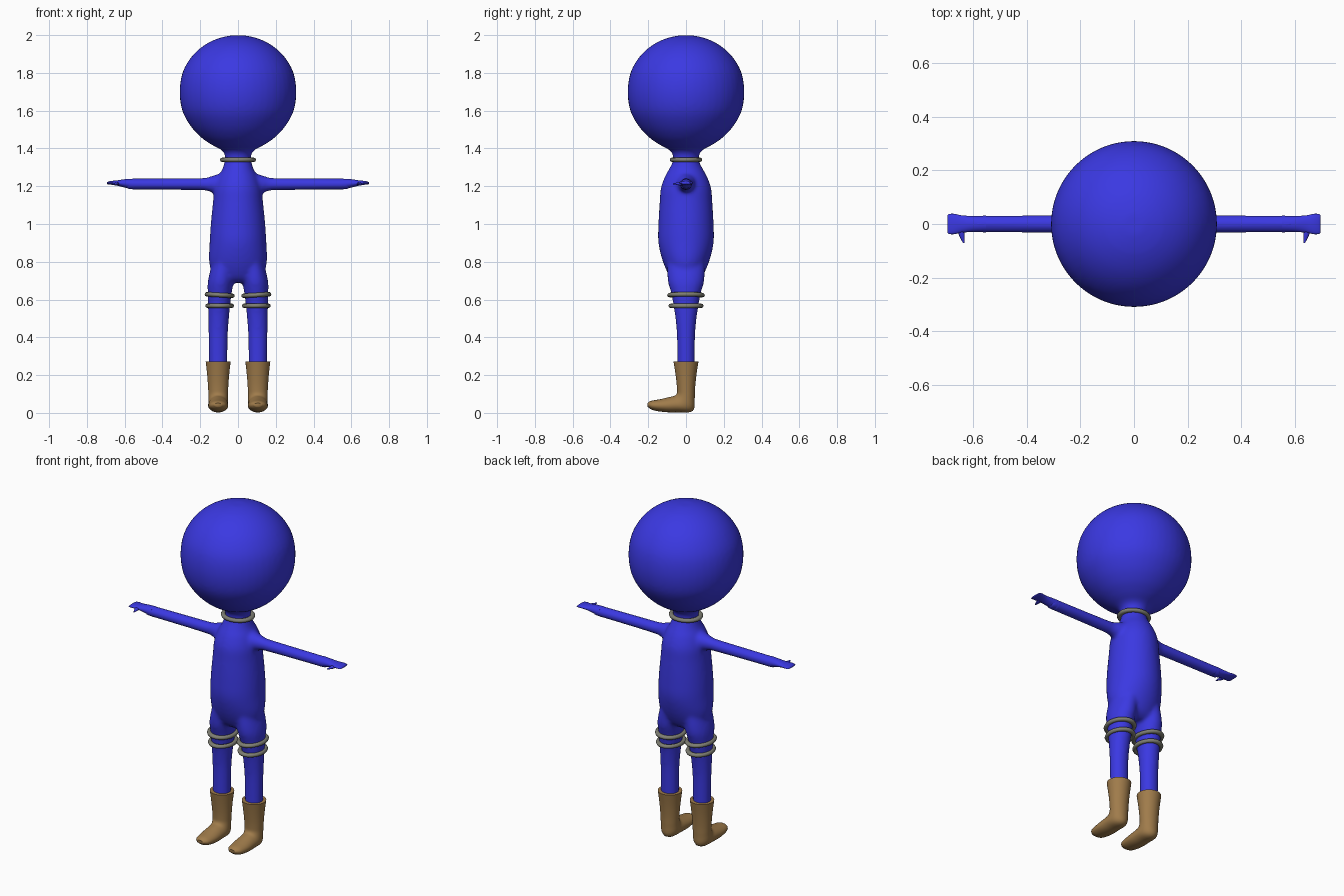
import bpy
import bmesh
import math
from mathutils import Vector

default_cube = bpy.data.objects.get("Cube")
if default_cube:
    bpy.data.objects.remove(default_cube, do_unlink=True)


def make_material(name, color):
    material = bpy.data.materials.new(name)
    material.use_nodes = True
    material.diffuse_color = (*color, 1)
    shader = material.node_tree.nodes["Principled BSDF"]
    shader.inputs["Base Color"].default_value = (*color, 1)
    return material


skin_blue = make_material("skin blue", (.043, .04, .76))
boot_brown = make_material("boot brown", (.35, .2, .07))
band_grey = make_material("band grey", (.21, .21, .17))


def smooth_rows(rows, steps):
    """Catmull-Rom interpolation of a short table of section values."""
    rows = [Vector(row) for row in rows]
    result = []
    for i in range(len(rows) - 1):
        before, a, b = rows[max(i - 1, 0)], rows[i], rows[i + 1]
        after = rows[min(i + 2, len(rows) - 1)]
        for k in range(steps):
            t = k / steps
            bend = (2 * before - 5 * a + 4 * b - after) * t * t
            twist = (3 * a - before - 3 * b + after) * t ** 3
            result.append(a + ((b - before) * t + bend + twist) / 2)
    return result + [rows[-1]]


def loft(bm, rows, section, steps=4, sides=32):
    """Skin elliptical sections; section(row) gives centre and two half axes."""
    rings = []
    for row in smooth_rows(rows, steps):
        centre, u, v = (Vector(part) for part in section(row))
        angles = [math.tau * k / sides for k in range(sides)]
        rings.append([bm.verts.new(centre + u * math.cos(a) + v * math.sin(a))
                      for a in angles])
    faces = [bm.faces.new(rings[0]), bm.faces.new(rings[-1])]
    for low, high in zip(rings, rings[1:]):
        for k in range(sides):
            n = (k + 1) % sides
            faces.append(bm.faces.new((low[k], low[n], high[n], high[k])))
    bmesh.ops.recalc_face_normals(bm, faces=faces)


def finish(bm, name, material):
    mesh = bpy.data.meshes.new(name)
    bm.to_mesh(mesh)
    bm.free()
    obj = bpy.data.objects.new(name, mesh)
    bpy.context.collection.objects.link(obj)
    mesh.materials.append(material)
    shade(obj)
    return obj


def shade(obj):
    bpy.ops.object.select_all(action="DESELECT")
    obj.select_set(True)
    bpy.context.view_layer.objects.active = obj
    bpy.ops.object.shade_smooth_by_angle(angle=math.radians(50))


# Section tables: torso and head are (z, half width, half depth)
TORSO = [(.69, .1, .05), (.72, .13, .085), (.8, .153, .122), (.9, .15, .146),
         (1, .144, .146), (1.12, .132, .139), (1.19, .125, .133),
         (1.25, .105, .112), (1.29, .083, .09), (1.33, .071, .07)]
HEAD = [(1.36, .069), (1.39, .085), (1.42, .14), (1.46, .197), (1.52, .252),
        (1.6, .295), (1.7, .309), (1.8, .294), (1.88, .25), (1.94, .188),
        (1.98, .113), (1.998, .04)]
# Leg: (z, centre x, half width, half depth)
LEG = [(.2, .105, .048, .046), (.4, .105, .051, .048), (.5, .103, .055, .056),
       (.57, .1, .059, .067), (.63, .097, .063, .077), (.7, .091, .068, .097),
       (.8, .075, .06, .1)]
# Arm: (x, half depth, half height)
ARM = [(.04, .07, .07), (.11, .052, .052), (.16, .036, .037),
       (.22, .033, .032), (.59, .032, .029)]
# Hand: (x, z, half depth, half height)
HAND = [(.55, 1.211, .031, .029), (.6, 1.215, .03, .022),
        (.64, 1.217, .032, .014), (.67, 1.218, .038, .01),
        (.688, 1.217, .037, .007), (.694, 1.216, .033, .004)]
# Thumb: (x, y, radius)
THUMB = [(.645, -.015, .014), (.641, -.04, .011), (.634, -.07, .003)]
# Boot: (y, z, tilt in degrees, half width, half length)
BOOT = [(0, .272, 0, .066, .066), (0, .2, 0, .058, .055),
        (0, .13, -4, .053, .048), (-.002, .085, -17, .051, .05),
        (-.017, .049, -37, .052, .065), (-.07, .042, -52, .053, .049),
        (-.125, .038, -66, .052, .037), (-.18, .039, -78, .042, .025),
        (-.204, .042, -85, .02, .01)]


def boot_section(side):
    def section(row):
        y, z, tilt, width, length = row
        angle = math.radians(tilt)
        lean = (0, length * math.cos(angle), length * math.sin(angle))
        return (side * .105, y, z), (width, 0, 0), lean
    return section


# Body: torso, head, legs and arms fused into one soft skin
body = bmesh.new()
loft(body, TORSO + [(z, r, r) for z, r in HEAD],
     lambda r: ((0, 0, r[0]), (r[1], 0, 0), (0, r[2], 0)), sides=48)
for side in (-1, 1):
    loft(body, LEG,
         lambda r: ((side * r[1], 0, r[0]), (r[2], 0, 0), (0, r[3], 0)))
    loft(body, ARM,
         lambda r: ((side * r[0], 0, 1.211), (0, r[1], 0), (0, 0, r[2])))
body_obj = finish(body, "body", skin_blue)
remesh = body_obj.modifiers.new("fuse", "REMESH")
remesh.mode = "VOXEL"
remesh.voxel_size = .01
remesh.use_smooth_shade = True
soften = body_obj.modifiers.new("soften", "SMOOTH")
soften.factor = .5
soften.iterations = 8

for side, label in ((-1, "right"), (1, "left")):
    # Mitten hand with a small pointed thumb
    hand = bmesh.new()
    loft(hand, HAND,
         lambda r: ((side * r[0], 0, r[1]), (0, r[2], 0), (0, 0, r[3])))
    loft(hand, THUMB,
         lambda r: ((side * r[0], r[1], 1.213), (r[2], 0, 0),
                    (0, 0, r[2] * .7)), sides=12)
    finish(hand, label + "_hand", skin_blue)

    # Boot swept from the cuff to the toe
    boot = bmesh.new()
    loft(boot, BOOT, boot_section(side))
    finish(boot, label + "_boot", boot_brown)


def add_band(name, x, z, width, depth, tilt=0):
    """Elliptical ring with the given outer half sizes."""
    bpy.ops.mesh.primitive_torus_add(
        major_segments=40, minor_segments=8, major_radius=.85,
        minor_radius=.15, location=(x, 0, z), rotation=(0, tilt, 0))
    band = bpy.context.object
    band.name = name
    band.scale = (width, depth, .08)
    band.data.materials.append(band_grey)
    shade(band)


# Neck and knee bands
add_band("neck_band", 0, 1.34, .096, .086)
for side, label in ((-1, "right"), (1, "left")):
    add_band(label + "_upper_knee_band", side * .097, .624, .08, .1, -side * .06)
    add_band(label + "_lower_knee_band", side * .097, .567, .076, .093)
